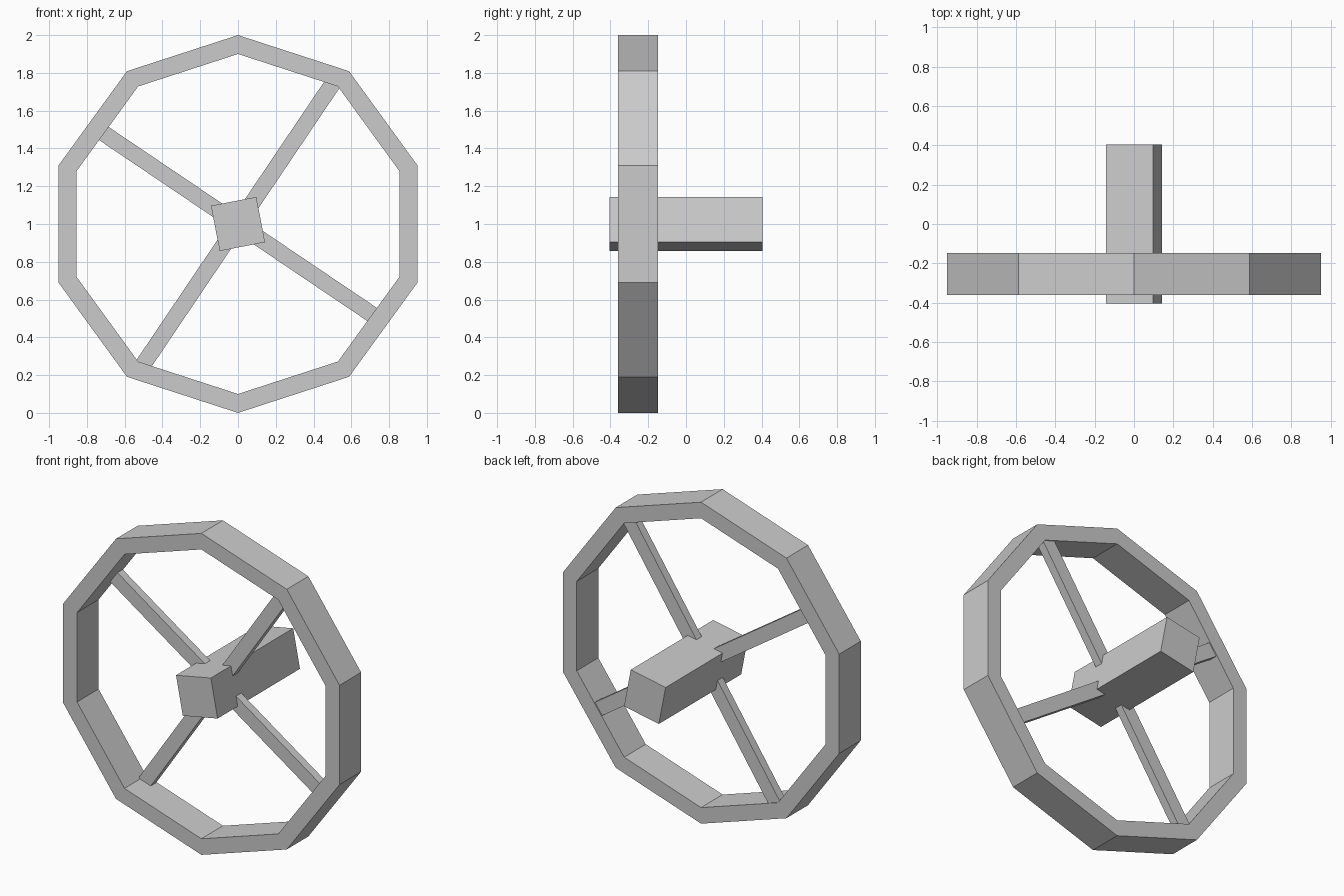
import bpy, bmesh
from math import sin, cos, pi, radians
from mathutils import Matrix

if "Cube" in bpy.data.objects:
    bpy.data.objects.remove(bpy.data.objects["Cube"])

CENTRE_Z = 1.0
TILT = radians(11)


def make_object(name, bm):
    bmesh.ops.recalc_face_normals(bm, faces=bm.faces)
    mesh = bpy.data.meshes.new(name)
    bm.to_mesh(mesh)
    bm.free()
    obj = bpy.data.objects.new(name, mesh)
    bpy.context.collection.objects.link(obj)
    return obj


def box(name, size, y, angle):
    # box turned about the axle direction (y), angle measured from +x towards +z
    bm = bmesh.new()
    m = (Matrix.Translation((0, y, CENTRE_Z)) @ Matrix.Rotation(-angle, 4, 'Y')
         @ Matrix.Diagonal((*size, 1)))
    bmesh.ops.create_cube(bm, size=1, matrix=m)
    return make_object(name, bm)


# Ten-sided rim: rectangular section swept around the axle
bm = bmesh.new()
section = [(1.0, -0.36), (1.0, -0.148), (0.9, -0.148), (0.9, -0.36)]
rings = []
for i in range(10):
    a = pi / 2 + i * pi / 5
    rings.append([bm.verts.new((r * cos(a), y, CENTRE_Z + r * sin(a))) for r, y in section])
for i in range(10):
    p, q = rings[i], rings[(i + 1) % 10]
    for j in range(4):
        k = (j + 1) % 4
        bm.faces.new((p[j], p[k], q[k], q[j]))
make_object("wheel_rim", bm)

# Square axle hub
box("axle_hub", (0.244, 0.81, 0.244), 0, TILT)

# Crossed spokes, passing through the hub corners and ending inside the rim
for i in range(2):
    box(f"spoke_bar_{i + 1}", (1.84, 0.052, 0.086), -0.181, TILT + pi / 4 + i * pi / 2)
